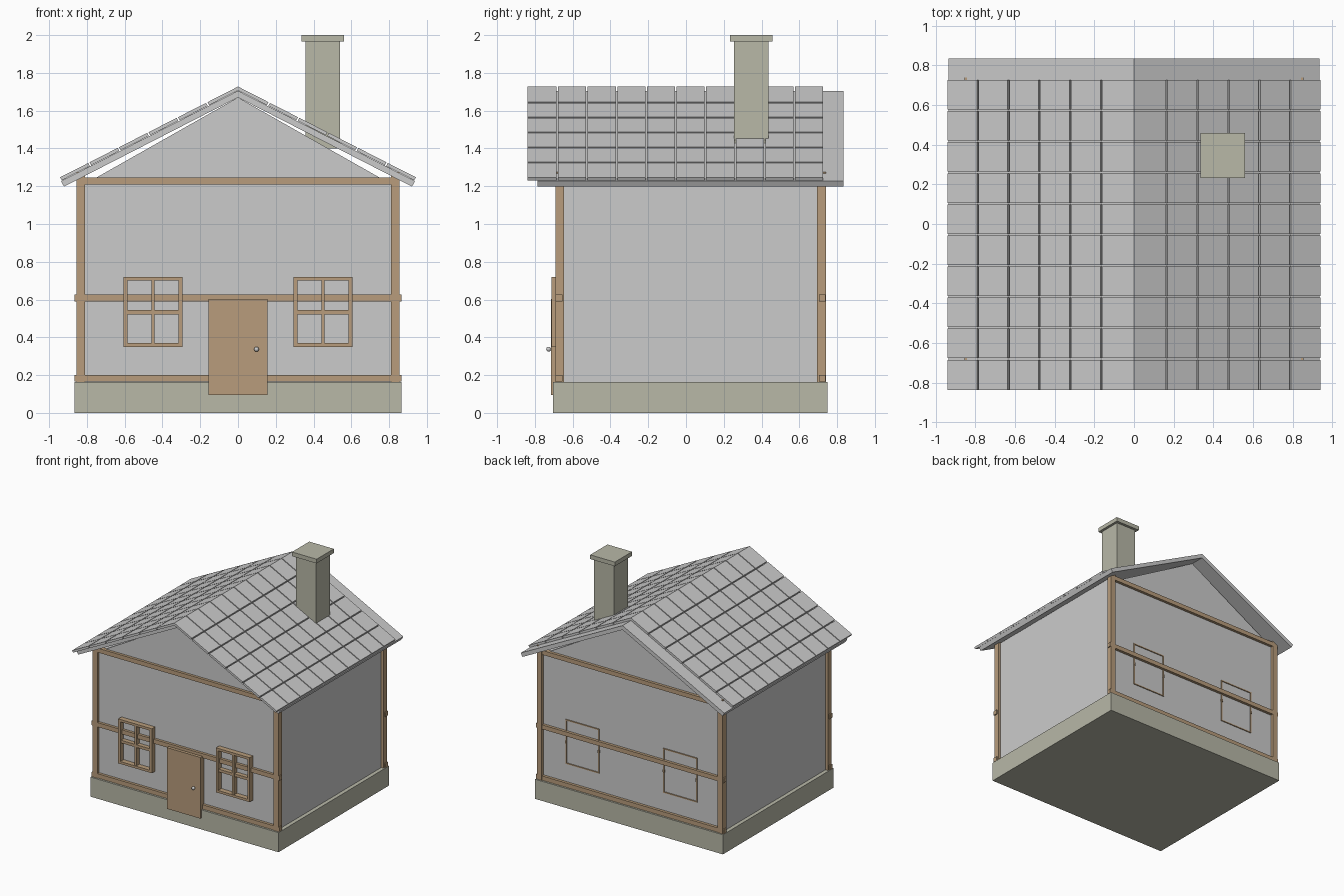
import bpy, bmesh, math

if "Cube" in bpy.data.objects:
    bpy.data.objects.remove(bpy.data.objects["Cube"])


def material(name, rgb):
    m = bpy.data.materials.new(name)
    m.diffuse_color = (*rgb, 1)
    m.use_nodes = True
    m.node_tree.nodes["Principled BSDF"].inputs["Base Color"].default_value = m.diffuse_color
    return m


STONE = material("stone", (0.48, 0.48, 0.39))
WOOD = material("wood", (0.48, 0.335, 0.20))


def finish(name, bm, mat=None):
    bmesh.ops.recalc_face_normals(bm, faces=bm.faces)
    me = bpy.data.meshes.new(name)
    bm.to_mesh(me)
    bm.free()
    ob = bpy.data.objects.new(name, me)
    bpy.context.collection.objects.link(ob)
    if mat:
        me.materials.append(mat)
    return ob


def add_prism(bm, pts, y0, y1):
    """Extrude an x-z profile along y."""
    a = [bm.verts.new((x, y0, z)) for x, z in pts]
    b = [bm.verts.new((x, y1, z)) for x, z in pts]
    n = len(pts)
    bm.faces.new(a)
    bm.faces.new(b[::-1])
    for i in range(n):
        j = (i + 1) % n
        bm.faces.new((a[i], b[i], b[j], a[j]))


def add_box(bm, x0, x1, y0, y1, z0, z1):
    add_prism(bm, [(x0, z0), (x1, z0), (x1, z1), (x0, z1)], y0, y1)


def box(name, dims, mat=None):
    bm = bmesh.new()
    add_box(bm, *dims)
    return finish(name, bm, mat)


def prism(name, pts, y0, y1, mat=None):
    bm = bmesh.new()
    add_prism(bm, pts, y0, y1)
    return finish(name, bm, mat)


# Foundation, walls and gable
box("foundation", (-0.865, 0.865, -0.703, 0.75, 0, 0.163), STONE)
prism("walls", [(-0.833, 0.16), (0.833, 0.16), (0.833, 1.24), (0.76, 1.24),
                (0, 1.67), (-0.76, 1.24), (-0.833, 1.24)], -0.668, 0.715)

# Corner posts
for sx, side in ((-1, "left"), (1, "right")):
    for y0, end in ((-0.692, "front"), (0.693, "back")):
        x0, x1 = sorted((sx * 0.81, sx * 0.856))
        box(f"{end}_{side}_post", (x0, x1, y0, y0 + 0.047, 0.16, 1.276), WOOD)

# Horizontal beams, front and back
for y0, end in ((-0.69, "front"), (0.703, "back")):
    for z0, half, level in ((0.165, 0.865, "lower"), (0.59, 0.865, "middle"),
                            (1.21, 0.81, "upper")):
        box(f"{end}_{level}_beam", (-half, half, y0, y0 + 0.035, z0, z0 + 0.036), WOOD)


# Windows: full frames in front, thin rims at the back
def add_frame(bm, cx, w, y0, y1):
    l, r, b, t = cx - 0.155, cx + 0.155, 0.35, 0.72
    add_box(bm, l, l + w, y0, y1, b, t)
    add_box(bm, r - w, r, y0, y1, b, t)
    add_box(bm, l + w, r - w, y0, y1, b, b + w)
    add_box(bm, l + w, r - w, y0, y1, t - w, t)


for cx, side in ((-0.45, "left"), (0.45, "right")):
    bm = bmesh.new()
    add_frame(bm, cx, 0.02, -0.711, -0.66)
    add_box(bm, cx - 0.009, cx + 0.009, -0.706, -0.66, 0.37, 0.70)
    add_box(bm, cx - 0.135, cx + 0.135, -0.704, -0.66, 0.522, 0.545)
    finish(f"front_{side}_window", bm, WOOD)
    bm = bmesh.new()
    add_frame(bm, cx, 0.009, 0.71, 0.722)
    for s in (-1, 1):
        x = cx + s * 0.15
        add_box(bm, x - 0.007, x + 0.007, 0.71, 0.725, 0.522, 0.545)
    finish(f"back_{side}_window", bm, WOOD)

# Door with a round knob
box("door", (-0.155, 0.155, -0.715, -0.66, 0.094, 0.603), WOOD)
bm = bmesh.new()
bmesh.ops.create_uvsphere(bm, u_segments=16, v_segments=10, radius=0.013)
bmesh.ops.translate(bm, verts=bm.verts, vec=(0.098, -0.727, 0.337))
for f in bm.faces:
    f.smooth = True
finish("door_knob", bm)

# Roof slab: thin folded sheet with square-cut eaves
SLOPE = 0.51
RIDGE = 1.705
prism("roof_slab", [(0, RIDGE), (0.937, RIDGE - 0.937 * SLOPE), (0.921, 1.198),
                    (0, 1.67), (-0.921, 1.198), (-0.937, RIDGE - 0.937 * SLOPE)],
      -0.785, 0.835)

# Roof tiles: six rows by ten columns on each slope
ang = math.atan(SLOPE)
nx, nz = math.sin(ang), math.cos(ang)


def tile_point(s, t, h):
    return (s * (t + nx * h), RIDGE - SLOPE * t + nz * h)


for s, side in ((-1, "left"), (1, "right")):
    bm = bmesh.new()
    for row in range(6):
        t0, t1 = row * 0.156 + (0.004 if row else 0), (row + 1) * 0.156 - 0.004
        pts = [tile_point(s, t0, 0.002), tile_point(s, t1, 0.002),
               tile_point(s, t1, 0.02), tile_point(s, t0, 0.02)]
        if row == 0:
            pts[0] = (0, RIDGE + 0.002)
            pts[3] = (0, RIDGE + 0.0225)
        for col in range(10):
            y = -0.838 + col * 0.1568
            add_prism(bm, pts, y + (0.004 if col else 0), y + 0.1528)
    finish(f"{side}_roof_tiles", bm)

# Chimney and cap
box("chimney", (0.357, 0.54, 0.254, 0.436, 1.40, 1.97), STONE)
box("chimney_cap", (0.335, 0.561, 0.232, 0.458, 1.965, 2.0), STONE)
